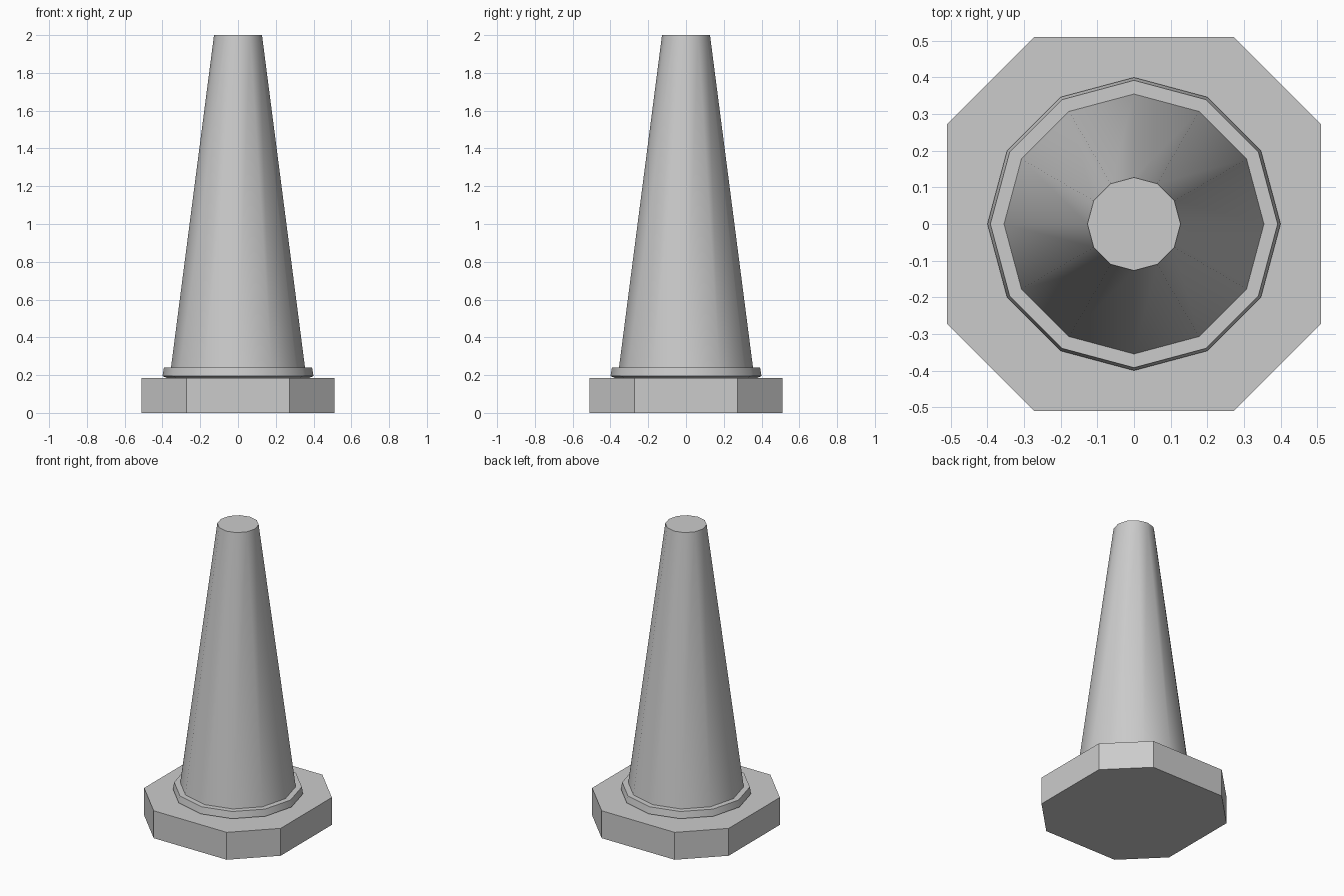
import bpy, bmesh, math

cube = bpy.data.objects.get("Cube")
if cube:
    bpy.data.objects.remove(cube, do_unlink=True)

grey = bpy.data.materials.new("plain grey")
grey.use_nodes = True
colour = (0.6, 0.6, 0.6, 1)
grey.diffuse_color = colour
grey.node_tree.nodes["Principled BSDF"].inputs["Base Color"].default_value = colour


def ring(radius, z, sides=12):
    return [(radius * math.cos(math.tau * i / sides),
             radius * math.sin(math.tau * i / sides), z) for i in range(sides)]


def loft(name, rings, smooth_angle=None):
    """Skin a stack of rings and cap both ends."""
    bm = bmesh.new()
    loops = [[bm.verts.new(p) for p in r] for r in rings]
    n = len(loops[0])
    for low, high in zip(loops, loops[1:]):
        for i in range(n):
            j = (i + 1) % n
            bm.faces.new((low[i], low[j], high[j], high[i]))
    bm.faces.new(loops[0][::-1])
    bm.faces.new(loops[-1])
    mesh = bpy.data.meshes.new(name)
    bm.to_mesh(mesh)
    bm.free()
    mesh.materials.append(grey)
    obj = bpy.data.objects.new(name, mesh)
    bpy.context.collection.objects.link(obj)
    if smooth_angle:
        bpy.ops.object.select_all(action='DESELECT')
        obj.select_set(True)
        bpy.context.view_layer.objects.active = obj
        bpy.ops.object.shade_smooth_by_angle(angle=math.radians(smooth_angle))
    return obj


# Square base slab with cut corners
HALF, CUT, BASE_TOP = 0.51, 0.273, 0.185
corners = [(HALF, -CUT), (HALF, CUT), (CUT, HALF), (-CUT, HALF),
           (-HALF, CUT), (-HALF, -CUT), (-CUT, -HALF), (CUT, -HALF)]
loft("base", [[(x, y, z) for x, y in corners] for z in (0, BASE_TOP)])

# Collar with a chamfered underside
loft("collar", [ring(0.375, BASE_TOP), ring(0.4, 0.195), ring(0.392, 0.24)], 35)

# Tapered cone body
loft("cone", [ring(0.355, 0.238), ring(0.127, 2.0)], 35)
